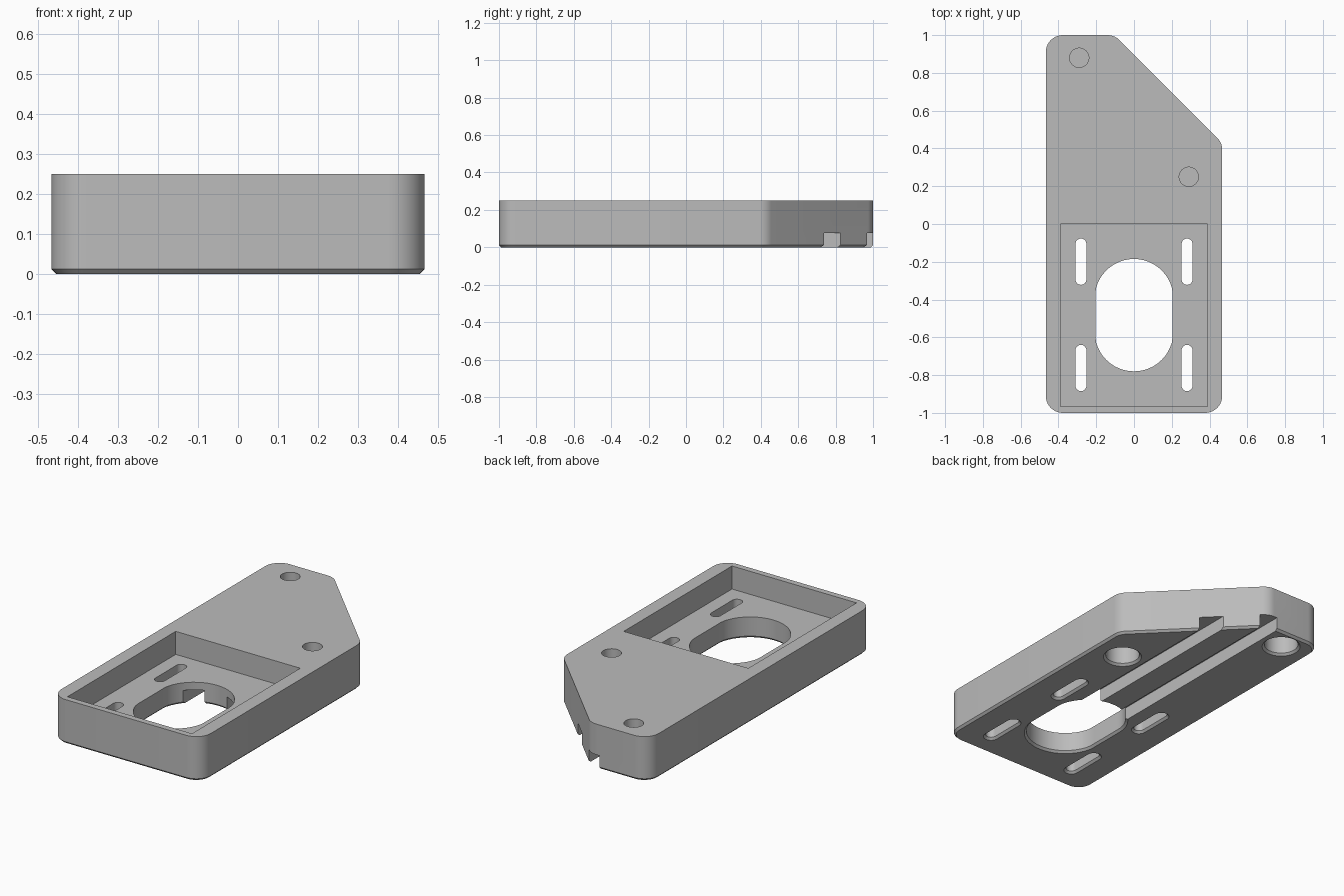
import bpy
import bmesh
from math import cos, sin, tan, pi, radians
from mathutils import Vector

old = bpy.data.objects.get("Cube")
if old:
    bpy.data.objects.remove(old)

HEIGHT = 0.25
FLOOR = 0.12       # top of the pocket floor
CHAMFER = 0.012    # bottom edge break

grey = bpy.data.materials.new("plain grey")
grey.use_nodes = True
grey.diffuse_color = (0.5, 0.5, 0.5, 1)
grey.node_tree.nodes["Principled BSDF"].inputs["Base Color"].default_value = grey.diffuse_color


def rounded(corners, radius, steps=10):
    """Fillet every corner of a convex counter-clockwise polygon."""
    pts = [Vector(c) for c in corners]
    out = []
    for i, p in enumerate(pts):
        a = (pts[i - 1] - p).normalized()
        b = (pts[(i + 1) % len(pts)] - p).normalized()
        half = a.angle(b) / 2
        centre = p + (a + b).normalized() * radius / sin(half)
        start = p + a * radius / tan(half) - centre
        turn = pi - 2 * half
        for k in range(steps + 1):
            t = turn * k / steps
            out.append(centre + Vector((start.x * cos(t) - start.y * sin(t),
                                        start.x * sin(t) + start.y * cos(t))))
    return out


def stadium(x, y0, y1, radius, half_width, steps=24):
    """Upright slot with round ends, its sides limited to half_width."""
    out = []
    for cy, begin in ((y1 - radius, 0), (y0 + radius, pi)):
        for k in range(steps + 1):
            t = begin + pi * k / steps
            dx = max(-half_width, min(half_width, radius * cos(t)))
            out.append(Vector((x + dx, cy + radius * sin(t))))
    return out


def circle(x, y, radius, n=48):
    return [Vector((x + radius * cos(2 * pi * k / n), y + radius * sin(2 * pi * k / n)))
            for k in range(n)]


def box(x0, x1, y0, y1):
    return [Vector(p) for p in ((x0, y0), (x1, y0), (x1, y1), (x0, y1))]


def grow(pts, amount):
    """Offset a convex counter-clockwise outline outwards."""
    out = []
    for i, p in enumerate(pts):
        d0 = (p - pts[i - 1]).normalized()
        d1 = (pts[(i + 1) % len(pts)] - p).normalized()
        n0, n1 = Vector((d0.y, -d0.x)), Vector((d1.y, -d1.x))
        out.append(p + (n0 + n1) * amount / (1 + n0.dot(n1)))
    return out


def solid(name, layers):
    """Closed prism through (outline, z) layers from bottom to top."""
    bm = bmesh.new()
    rings = [[bm.verts.new((p.x, p.y, z)) for p in pts] for pts, z in layers]
    bm.faces.new(rings[0][::-1])
    bm.faces.new(rings[-1])
    for low, high in zip(rings, rings[1:]):
        for i in range(len(low)):
            j = (i + 1) % len(low)
            bm.faces.new((low[i], low[j], high[j], high[i]))
    mesh = bpy.data.meshes.new(name)
    bm.to_mesh(mesh)
    bm.free()
    mesh.materials.append(grey)
    obj = bpy.data.objects.new(name, mesh)
    bpy.context.collection.objects.link(obj)
    return obj


def flared(name, pts, top):
    """Cutter from below that also breaks the bottom edge of its hole."""
    return solid(name, [(grow(pts, CHAMFER * 2), -CHAMFER), (pts, CHAMFER), (pts, top)])


# Plate body with one slanted rear corner
outline = rounded([(-0.467, -1), (0.467, -1), (0.467, 0.43), (-0.103, 1), (-0.467, 1)], 0.09)
body = solid("mounting_plate", [(grow(outline, -CHAMFER), 0), (outline, CHAMFER), (outline, HEIGHT)])

# Pocket and large oval opening
cutters = [
    solid("pocket_cutter", [(box(-0.389, 0.389, -0.966, 0), FLOOR),
                            (box(-0.389, 0.389, -0.966, 0), 0.4)]),
    flared("opening_cutter", stadium(0, -0.78, -0.185, 0.208, 0.204), 0.2),
]

# Adjustment slots and the two cable grooves
for side in (-1, 1):
    for y0 in (-0.885, -0.322):
        cutters.append(flared("slot_cutter", stadium(side * 0.281, y0, y0 + 0.245, 0.029, 0.029, 12), 0.2))
    groove = box(side * 0.115 - 0.045, side * 0.115 + 0.045, -0.4, 1.2)
    cutters.append(solid("groove_cutter", [(groove, -0.1), (groove, 0.077)]))

# Screw holes: wide from below, narrow from above, thin web between
for x, y in ((-0.29, 0.88), (0.29, 0.25)):
    cutters.append(flared("counterbore_cutter", circle(x, y, 0.09), 0.125))
    shaft = circle(x, y, 0.051)
    cutters.append(solid("screw_hole_cutter", [(shaft, 0.135), (shaft, 0.4)]))

bpy.ops.object.select_all(action="DESELECT")
body.select_set(True)
bpy.context.view_layer.objects.active = body
for cutter in cutters:
    cutter.hide_render = True
    mod = body.modifiers.new("cut", "BOOLEAN")
    mod.operation = "DIFFERENCE"
    mod.solver = "EXACT"
    mod.object = cutter
    bpy.ops.object.modifier_apply(modifier=mod.name)
    bpy.data.objects.remove(cutter)

bpy.ops.object.shade_smooth_by_angle(angle=radians(30))
